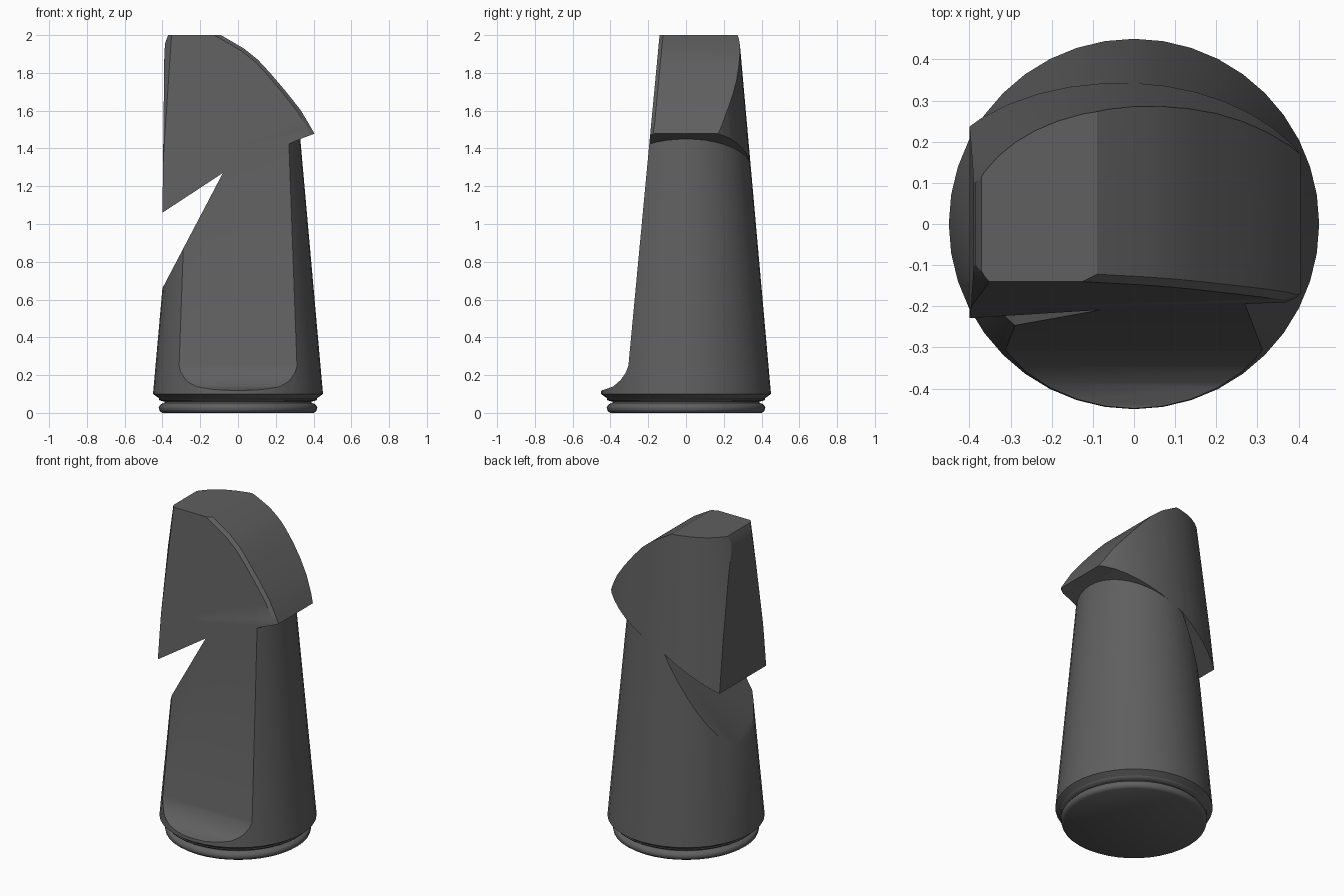
import bpy, bmesh, math

if "Cube" in bpy.data.objects:
    bpy.data.objects.remove(bpy.data.objects["Cube"])

grey = bpy.data.materials.new("dark grey")
grey.diffuse_color = (0.115, 0.115, 0.118, 1)
grey.use_nodes = True
grey.node_tree.nodes["Principled BSDF"].inputs["Base Color"].default_value = grey.diffuse_color


def make(name, verts, faces):
    me = bpy.data.meshes.new(name)
    me.from_pydata(verts, [], faces)
    bm = bmesh.new()
    bm.from_mesh(me)
    bmesh.ops.recalc_face_normals(bm, faces=bm.faces)
    bm.to_mesh(me)
    bm.free()
    me.materials.append(grey)
    ob = bpy.data.objects.new(name, me)
    bpy.context.collection.objects.link(ob)
    return ob


def lathe(name, profile, sx=1.0, n=40):
    """Closed solid of revolution from (radius, z) points, stretched in x."""
    verts, faces = [], []
    for r, z in profile:
        for i in range(n):
            a = 2 * math.pi * i / n
            verts.append((r * sx * math.cos(a), r * math.sin(a), z))
    for k in range(len(profile) - 1):
        for i in range(n):
            j = (i + 1) % n
            faces.append((k * n + i, k * n + j, k * n + n + j, k * n + n + i))
    top = (len(profile) - 1) * n
    faces += [tuple(range(n))[::-1], tuple(range(top, top + n))]
    return make(name, verts, faces)


def prism(name, pts, axis):
    """Extrude a 2D outline (u, z) through the model along x or y."""
    n = len(pts)
    verts = [((d, u, z) if axis == 'x' else (u, d, z)) for d in (-0.8, 0.8) for u, z in pts]
    faces = [tuple(range(n)), tuple(range(n, 2 * n))[::-1]]
    faces += [(i, (i + 1) % n, n + (i + 1) % n, n + i) for i in range(n)]
    return make(name, verts, faces)


def cut(ob, tool, op):
    m = ob.modifiers.new("cut", 'BOOLEAN')
    m.operation, m.object, m.solver = op, tool, 'EXACT'
    dg = bpy.context.evaluated_depsgraph_get()
    me = bpy.data.meshes.new_from_object(ob.evaluated_get(dg))
    ob.modifiers.clear()
    ob.data = me
    bpy.data.objects.remove(tool)


def smooth(ob, angle=30):
    bpy.ops.object.select_all(action='DESELECT')
    ob.select_set(True)
    bpy.context.view_layer.objects.active = ob
    bpy.ops.object.shade_smooth_by_angle(angle=math.radians(angle))


def radius(z):
    return 0.45 - 0.089 * (z - 0.1)


def front_y(z):
    return -0.305 + 0.165 * (z - 0.25) / 1.75


# side outline: leaning flat front with a flared foot
side = [(0.7, -0.1), (-0.6, -0.1), (-0.6, 0.115), (-0.44, 0.12), (-0.385, 0.14),
        (-0.345, 0.175), (-0.318, 0.215), (front_y(0.25), 0.25),
        (front_y(2.2), 2.2), (0.7, 2.2)]

# base ring with a groove
base = lathe("base_ring", [(0.40, 0), (0.415, 0.01), (0.42, 0.03), (0.41, 0.045), (0.39, 0.053),
                           (0.39, 0.06), (0.415, 0.066), (0.42, 0.074), (0.40, 0.085)])
smooth(base, 50)

# tapered body with the notch under the snout
body = lathe("body", [(0.41, 0.072), (0.45, 0.1), (radius(1.55), 1.55)])
cut(body, prism("side_cutter", side, 'x'), 'INTERSECT')
cut(body, prism("notch_cutter", [(-0.08, 1.27), (-0.6, 0.929), (-0.6, 0.279)], 'y'), 'DIFFERENCE')
smooth(body)

# head: wider cone trimmed to the snout and mane outline
head = lathe("head", [(radius(0.9), 0.9), (radius(2.1), 2.1)], 1.45)
outline = [(-0.40, 1.06), (-0.08, 1.27), (0.33, 1.45), (0.405, 1.478), (0.375, 1.53),
           (0.33, 1.605), (0.255, 1.70), (0.17, 1.80), (0.105, 1.87), (0.03, 1.93),
           (-0.09, 2.0), (-0.37, 2.0), (-0.385, 1.96), (-0.39, 1.91)]
cut(head, prism("outline_cutter", outline, 'y'), 'INTERSECT')
cut(head, prism("side_cutter", side, 'x'), 'INTERSECT')

# small chamfer on the front edge of the mane
bm = bmesh.new()
bm.from_mesh(head.data)
edges = [e for e in bm.edges if all(
    abs(v.co.y - front_y(v.co.z)) < 0.002 and v.co.x > -0.1 and v.co.z > 1.47 for v in e.verts)]
bmesh.ops.bevel(bm, geom=edges, offset=0.018, segments=1, affect='EDGES')
bm.to_mesh(head.data)
bm.free()
smooth(head)
